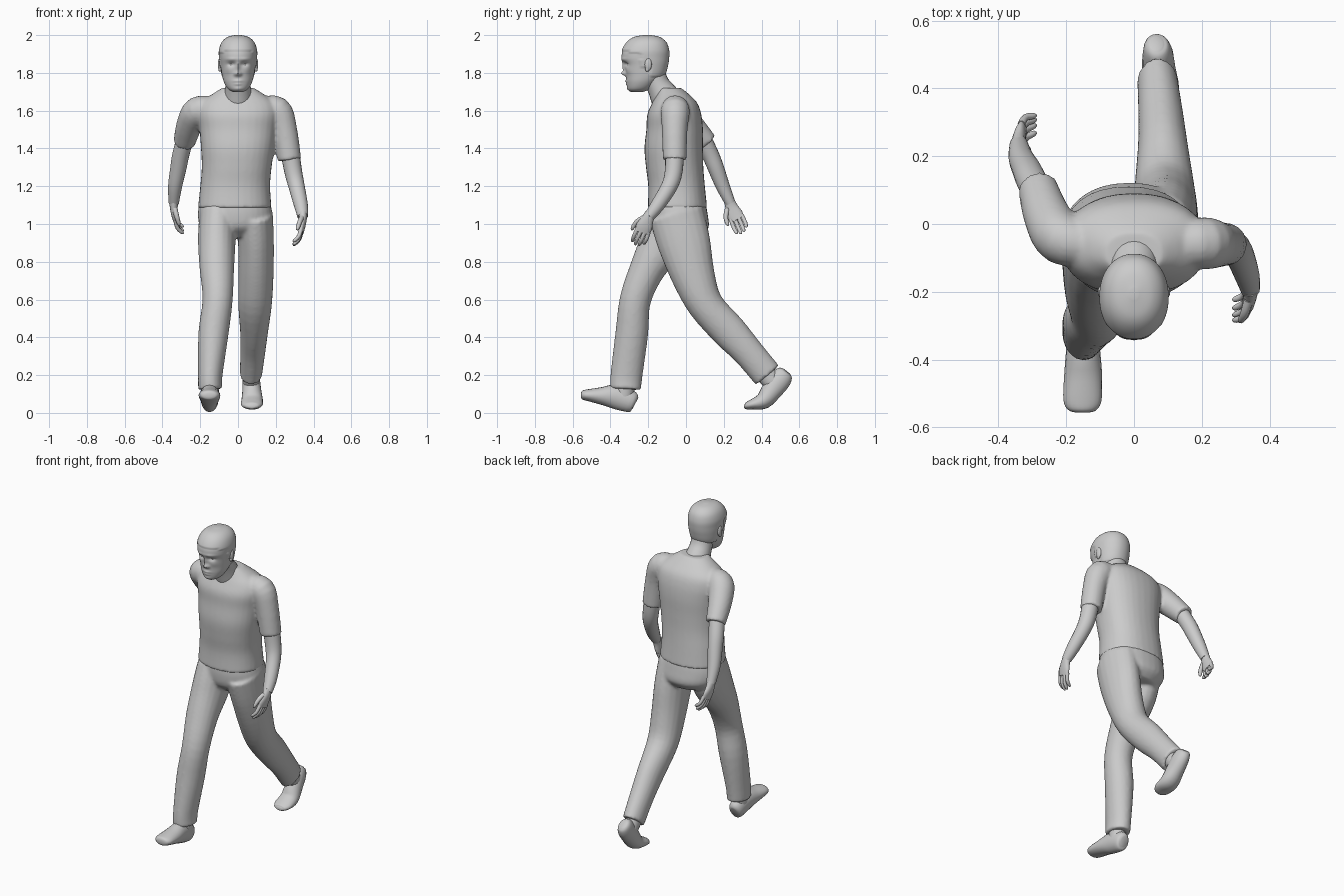
import bpy, bmesh
from math import cos, sin, pi, exp, copysign
from mathutils import Vector, Matrix

X, Y, Z = Vector((1, 0, 0)), Vector((0, 1, 0)), Vector((0, 0, 1))


def spline(pts, steps):
    """Catmull-Rom interpolation of number tuples."""
    out = []
    for i in range(len(pts) - 1):
        a, b, c, d = (pts[max(i - 1, 0)], pts[i], pts[i + 1], pts[min(i + 2, len(pts) - 1)])
        for k in range(steps):
            t = k / steps
            out.append([0.5 * (2 * q + (r - p) * t + (2 * p - 5 * q + 4 * r - s) * t * t
                               + (3 * q - p - 3 * r + s) * t ** 3) for p, q, r, s in zip(a, b, c, d)])
    return out + [list(pts[-1])]


def loft(bm, rings, n=20, steps=4, ref=X, flat=False, power=1.0):
    """Closed tube through rings (x, y, z, half width, half depth)."""
    rows = spline([r if len(r) == 5 else (*r, r[3]) for r in rings], steps)
    cen = [Vector(r[:3]) for r in rows]
    loops = []
    for i, r in enumerate(rows):
        t = Z if flat else (cen[min(i + 1, len(cen) - 1)] - cen[max(i - 1, 0)]).normalized()
        u = (ref - t * ref.dot(t)).normalized()
        v = t.cross(u)
        loop = []
        for k in range(n):
            c, s = cos(2 * pi * k / n), sin(2 * pi * k / n)
            c, s = copysign(abs(c) ** power, c), copysign(abs(s) ** power, s)
            loop.append(bm.verts.new(cen[i] + u * c * r[3] + v * s * r[4]))
        loops.append(loop)
    for a, b in zip(loops, loops[1:]):
        for k in range(n):
            bm.faces.new((a[k], a[(k + 1) % n], b[(k + 1) % n], b[k]))
    bm.faces.new(loops[0][::-1])
    bm.faces.new(loops[-1])


def ball(bm, loc, size):
    m = Matrix.Translation(loc) @ Matrix.Diagonal((*size, 1))
    bmesh.ops.create_uvsphere(bm, u_segments=16, v_segments=10, radius=1, matrix=m)


def part(name, bm, cloth=False):
    bmesh.ops.recalc_face_normals(bm, faces=bm.faces)
    me = bpy.data.meshes.new(name)
    bm.to_mesh(me)
    bm.free()
    ob = bpy.data.objects.new(name, me)
    bpy.context.collection.objects.link(ob)
    bpy.ops.object.select_all(action='DESELECT')
    ob.select_set(True)
    bpy.context.view_layer.objects.active = ob
    if cloth:  # fuse the overlapping tubes into one garment
        m = ob.modifiers.new("fuse", 'REMESH')
        m.mode, m.voxel_size, m.use_smooth_shade = 'VOXEL', 0.009, True
        m = ob.modifiers.new("relax", 'SMOOTH')
        m.factor, m.iterations = 0.5, 6
    else:
        bpy.ops.object.shade_smooth_by_angle(angle=pi / 3)
    return ob


# shirt: torso and two sleeves
bm = bmesh.new()
loft(bm, [(-.017, -.045, 1.085, .195, .157), (-.015, -.05, 1.2, .185, .15),
          (-.007, -.06, 1.3, .185, .152), (-.002, -.065, 1.4, .194, .155),
          (0, -.06, 1.5, .204, .15), (0, -.062, 1.58, .215, .143),
          (0, -.06, 1.64, .2, .12), (0, -.07, 1.685, .14, .088),
          (0, -.085, 1.72, .085, .06)], n=32, flat=True, power=.88)
loft(bm, [(-.12, -.06, 1.61, .06), (-.21, -.045, 1.6, .077), (-.255, .02, 1.53, .07),
          (-.285, .11, 1.43, .058)], ref=Y)
loft(bm, [(.12, -.06, 1.61, .06), (.205, -.057, 1.6, .077), (.245, -.06, 1.5, .068),
          (.272, -.06, 1.34, .063)], ref=Y)
part("shirt", bm, True)

# trousers: pelvis, forward leg, trailing leg
bm = bmesh.new()
loft(bm, [(-.017, -.045, 1.12, .185, .147), (-.015, -.04, 1.05, .198, .155),
          (-.012, -.03, .98, .185, .15), (-.01, -.02, .93, .13, .1)], n=32, flat=True, power=.9)
loft(bm, [(-.105, -.06, 1.05, .1, .135), (-.112, -.11, .92, .1, .132),
          (-.112, -.2, .77, .092, .096), (-.108, -.268, .6, .08, .083),
          (-.13, -.287, .42, .08, .087), (-.147, -.315, .2, .065, .085),
          (-.147, -.32, .125, .064, .082)])
loft(bm, [(.085, -.05, 1.05, .1, .145), (.095, -.01, .9, .095, .14),
          (.095, .04, .72, .093, .115), (.09, .105, .57, .089, .095),
          (.085, .23, .43, .074, .093), (.078, .33, .32, .066, .082),
          (.068, .43, .2, .059, .08)])
part("trousers", bm, True)

# shoes with ankles
bm = bmesh.new()
loft(bm, [(-.15, -.268, .05, .02, .03), (-.15, -.285, .057, .042, .056),
          (-.15, -.37, .085, .05, .065), (-.15, -.45, .09, .056, .046),
          (-.152, -.52, .094, .056, .031), (-.152, -.548, .094, .042, .024),
          (-.152, -.556, .094, .02, .012)])
loft(bm, [(-.147, -.32, .18, .05, .055), (-.15, -.33, .07, .045, .05)])
part("front_shoe", bm)
bm = bmesh.new()
loft(bm, [(.073, .308, .037, .018, .009), (.073, .318, .037, .04, .018),
          (.073, .35, .045, .057, .027), (.075, .41, .065, .057, .045),
          (.073, .455, .12, .05, .055), (.07, .5, .178, .045, .058),
          (.065, .525, .21, .035, .045), (.065, .533, .22, .02, .025)])
loft(bm, [(.07, .41, .22, .045, .055), (.07, .47, .15, .043, .05)])
part("back_shoe", bm)


# arms and hands
def hand(bm, s, wrist, d):
    w, d = Vector(wrist), Vector(d).normalized()
    p, curl = Vector((0, d.z, -d.y)), X * -s

    def at(along, across, bend):
        return tuple(w + d * along + p * across + curl * bend)
    loft(bm, [(*at(-.02, 0, 0), .024, .028), (*at(.015, .002, 0), .021, .033),
              (*at(.055, .003, .004), .018, .043), (*at(.09, 0, .01), .014, .04)], n=16)
    for i, reach in enumerate((.075, .085, .08, .062)):  # fingers, index first
        a = .031 - i * .0205
        loft(bm, [(*at(.075, a, .008), .0115), (*at(.09 + reach * .45, a * 1.1, .02), .0105),
                  (*at(.085 + reach * .85, a, .043), .009), (*at(.085 + reach * .93, a, .052), .004)],
             n=10, steps=3)
    loft(bm, [(*at(.015, .025, .005), .014), (*at(.05, .05, .016), .013),
              (*at(.088, .057, .027), .01), (*at(.1, .056, .031), .004)], n=10, steps=3)


bm = bmesh.new()
loft(bm, [(-.275, .08, 1.47, .046), (-.302, .128, 1.37, .045), (-.315, .157, 1.3, .043),
          (-.333, .195, 1.2, .037), (-.34, .235, 1.11, .027)])
hand(bm, -1, (-.34, .237, 1.105), (0, .38, -.9))
part("trailing_arm", bm)
bm = bmesh.new()
loft(bm, [(.272, -.06, 1.4, .05), (.292, -.065, 1.28, .047), (.31, -.088, 1.2, .043),
          (.333, -.15, 1.1, .037), (.343, -.195, 1.04, .028)])
hand(bm, 1, (.343, -.196, 1.038), (0, -.38, -.9))
part("leading_arm", bm)

# neck
bm = bmesh.new()
loft(bm, [(0, -.175, 1.8, .066, .065), (0, -.15, 1.74, .066, .062),
          (0, -.11, 1.67, .075, .078), (0, -.09, 1.62, .08, .07)], n=24)
part("neck", bm)

# head: rings of (z, front y, back y, half width), then sculpted bumps and raised hair
skull = [(1.698, -.29, -.23, .025), (1.715, -.307, -.19, .053), (1.75, -.314, -.15, .074),
         (1.79, -.318, -.115, .085), (1.84, -.326, -.1, .092), (1.88, -.34, -.094, .096),
         (1.92, -.335, -.094, .096), (1.96, -.31, -.108, .082), (1.985, -.275, -.14, .054),
         (1.996, -.22, -.19, .012)]
bm = bmesh.new()
loft(bm, [(0, (f + b) / 2, z, w, (b - f) / 2) for z, f, b, w in skull], n=72, steps=7,
     flat=True, power=.94)
bumps = [(0, 1.83, .009, .03, .013), (0, 1.797, .013, .012, .02), (0, 1.757, .022, .006, .008),
         (0, 1.741, .018, .006, .007), (0, 1.715, .02, .012, .005)]
for s in (-1, 1):
    bumps += [(s * .013, 1.793, .008, .008, .01), (s * .035, 1.846, .018, .01, -.014),
              (s * .035, 1.872, .028, .008, .005), (s * .05, 1.815, .02, .018, .004)]


def in_hair(y, z):
    if y < -.3:
        return z > 1.915
    if y < -.24:
        return z > 1.905
    return z > (1.83 if y < -.19 else 1.78)


bm.normal_update()
for v in bm.verts:
    x, y, z = v.co
    if in_hair(y, z):
        v.co += v.normal * .005
    elif y < -.22:
        v.co.y -= sum(a * exp(-((x - bx) / sx) ** 2 - ((z - bz) / sz) ** 2)
                      for bx, bz, sx, sz, a in bumps)
part("head", bm)

# eyes and ears
bm = bmesh.new()
for s in (-1, 1):
    ball(bm, (s * .035, -.298, 1.846), (.013, .012, .01))
part("eyes", bm)
bm = bmesh.new()
for s in (-1, 1):
    ball(bm, (s * .096, -.2, 1.845), (.011, .019, .034))
    ball(bm, (s * .095, -.205, 1.82), (.009, .011, .014))
part("ears", bm)
